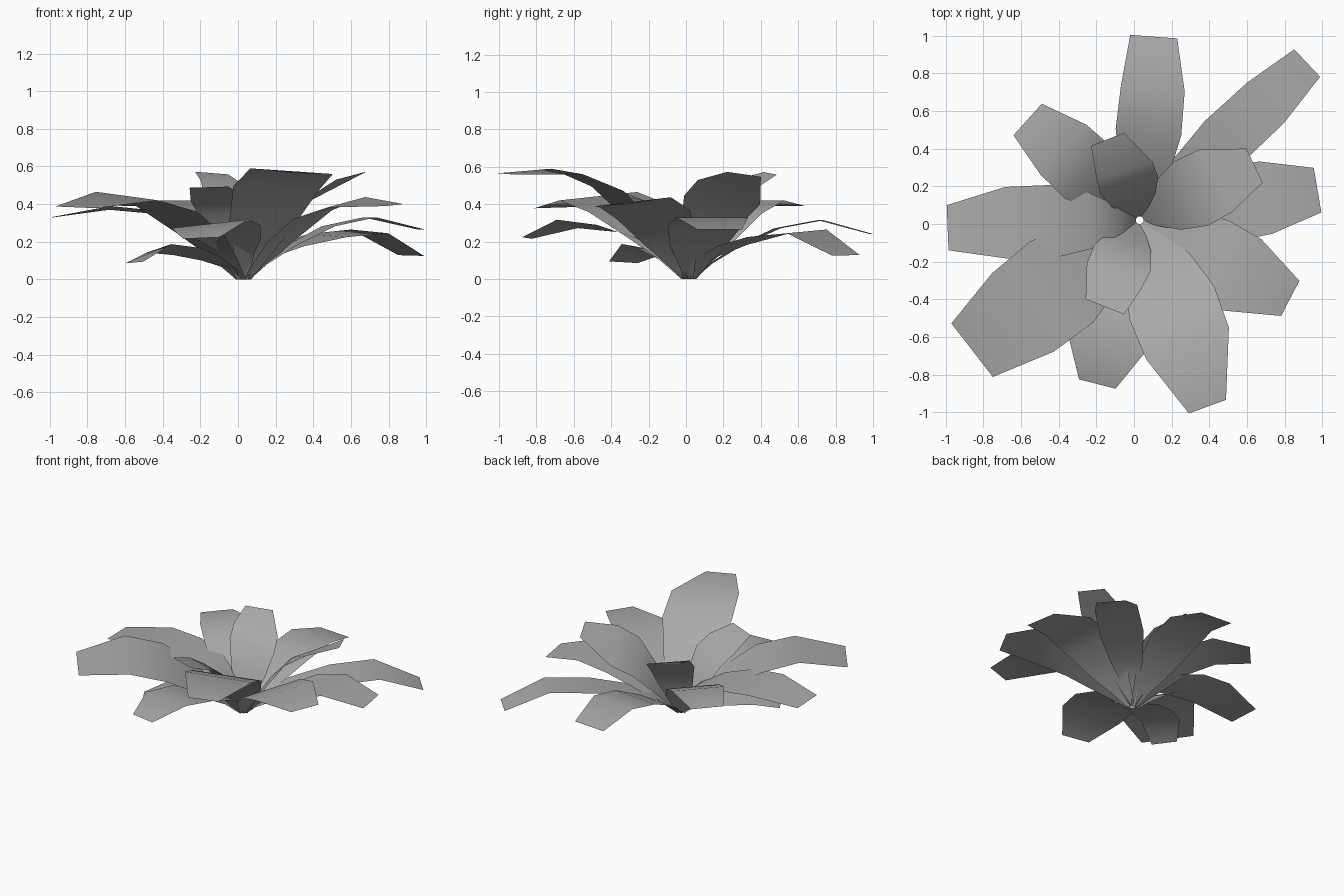
import bpy
from mathutils import Vector

cube = bpy.data.objects.get("Cube")
if cube:
    bpy.data.objects.remove(cube, do_unlink=True)

# One flat grey for the whole plant
grey = bpy.data.materials.new("leaf grey")
grey.use_nodes = True
tone = (0.4, 0.4, 0.4, 1)
grey.diffuse_color = tone
grey.node_tree.nodes["Principled BSDF"].inputs["Base Color"].default_value = tone

CENTRE = Vector((0.03, 0.02, 0))
# Stations from root to shoulder: distance, height, width (as fractions)
STATIONS = [(0, 0, 0.15), (0.14, 0.21, 0.42), (0.35, 0.5, 0.78), (0.66, 0.84, 1.03), (1, 1, 1)]


def across(direction):
    """Horizontal unit vector pointing to the left of a direction."""
    return Vector((-direction.y, direction.x, 0)).normalized()


def leaf(name, shoulder, width, roll, tip, tip_width, arch=1.0):
    """Arched leaf: rises from the root to a broad shoulder, then a cut-off tip.
    A smaller arch value makes it rise sooner."""
    shoulder, tip = Vector(shoulder), Vector(tip)
    outward = shoulder - CENTRE
    outward.z = 0
    root = CENTRE + outward.normalized() * 0.02
    span = shoulder - root
    side = across(span) * width / 2 + Vector((0, 0, roll / 2))
    verts = []
    for along, rise, wide in STATIONS:
        spot = root + Vector((span.x * along, span.y * along, span.z * rise ** arch))
        # the roll fades in so the root stays on the ground
        offset = Vector((side.x, side.y, side.z * rise)) * wide
        verts += [spot + offset, spot - offset]
    end = across(tip - root) * tip_width / 2 + Vector((0, 0, roll / 10))
    verts += [tip + end, tip - end]
    faces = [(i, i + 1, i + 3, i + 2) for i in range(0, len(verts) - 2, 2)]
    mesh = bpy.data.meshes.new(name)
    mesh.from_pydata(verts, [], faces)
    mesh.materials.append(grey)
    for face in mesh.polygons:
        face.use_smooth = True
    obj = bpy.data.objects.new(name, mesh)
    bpy.context.collection.objects.link(obj)


# Outer leaves, clockwise from the back
leaf("back_leaf", (0.1, 0.72, 0.315), 0.34, 0, (0.105, 0.995, 0.24), 0.25, 0.85)
leaf("back_left_leaf", (0.7, 0.645, 0.255), 0.29, 0.02, (0.92, 0.855, 0.127), 0.2, 0.5)
leaf("left_leaf", (0.7, 0.14, 0.33), 0.39, 0, (0.975, 0.18, 0.265), 0.24, 0.9)
leaf("front_left_leaf", (0.575, -0.27, 0.41), 0.43, 0.055, (0.83, -0.395, 0.395), 0.21)
leaf("tall_front_leaf", (0.285, -0.635, 0.575), 0.47, -0.03, (0.39, -0.97, 0.563), 0.21)
leaf("low_front_leaf", (-0.15, -0.635, 0.295), 0.42, 0.045, (-0.195, -0.85, 0.22), 0.2, 0.5)
leaf("front_right_leaf", (-0.59, -0.47, 0.443), 0.53, -0.045, (-0.86, -0.67, 0.383), 0.36, 0.9)
leaf("right_leaf", (-0.68, 0.007, 0.38), 0.38, 0.02, (-0.99, -0.02, 0.33), 0.24, 0.35)
leaf("back_right_leaf", (-0.375, 0.395, 0.42), 0.36, 0, (-0.565, 0.555, 0.39), 0.225)
# Short low leaf under the front right one
leaf("small_low_leaf", (-0.42, -0.22, 0.165), 0.28, 0.045, (-0.55, -0.335, 0.09), 0.18, 0.6)
# Upright inner leaves
leaf("inner_back_leaf", (-0.05, 0.285, 0.49), 0.31, 0.07, (-0.14, 0.45, 0.565), 0.19)
leaf("inner_left_leaf", (0.435, 0.23, 0.465), 0.375, -0.13, (0.64, 0.31, 0.56), 0.2)
leaf("inner_front_leaf", (-0.105, -0.275, 0.43), 0.32, 0.03, (-0.155, -0.44, 0.49), 0.22)
